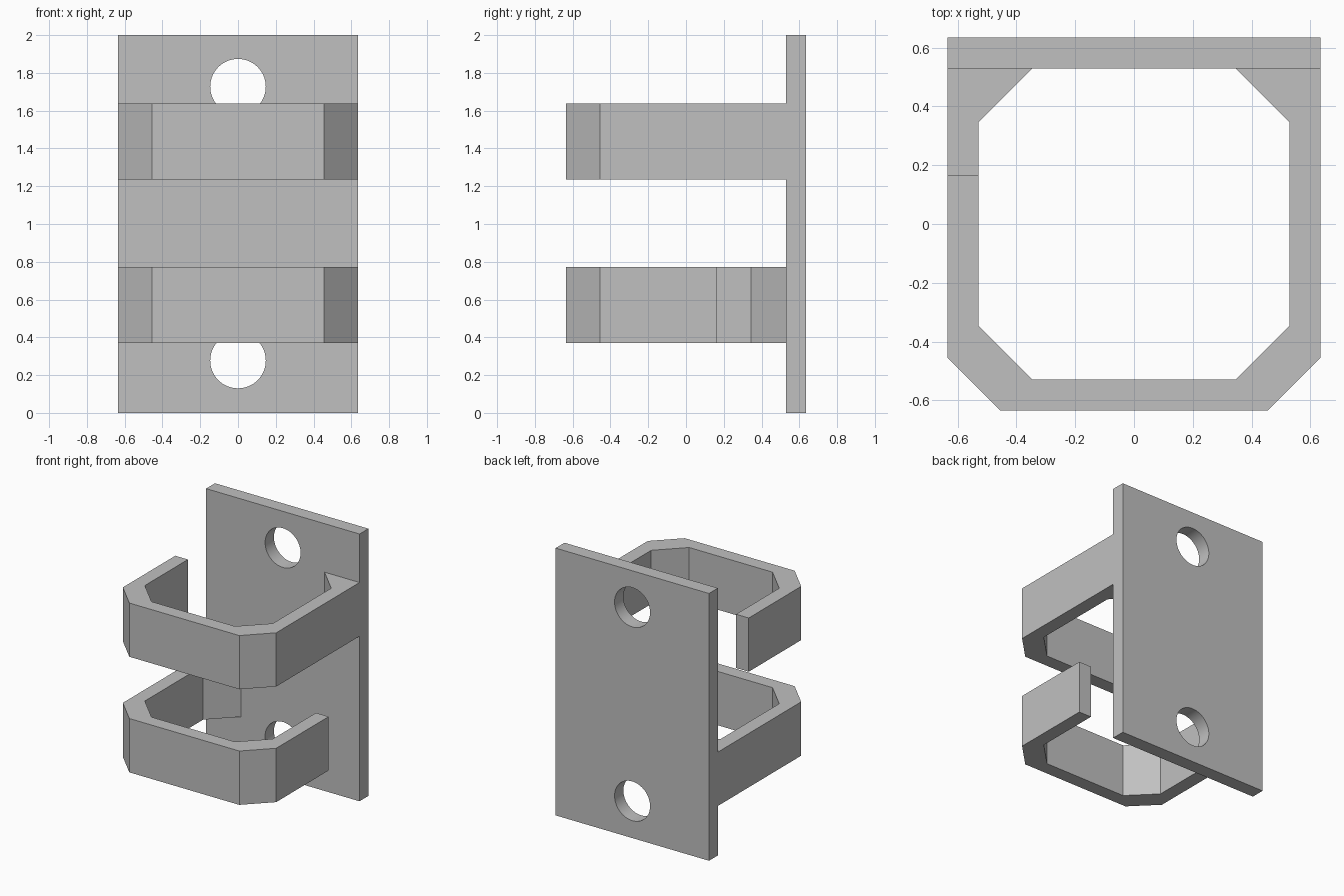
import bpy
import bmesh
import math

cube = bpy.data.objects.get("Cube")
if cube:
    bpy.data.objects.remove(cube, do_unlink=True)

HALF = 0.635      # half width and half depth
INNER = 0.53      # inner face of the walls
CUT_OUT, CUT_IN = 0.455, 0.345   # where the corner chamfers start
HOLE_RADIUS = 0.147

grey = bpy.data.materials.new("plain grey")
grey.use_nodes = True
colour = (0.53, 0.53, 0.53, 1)
grey.diffuse_color = colour
grey.node_tree.nodes["Principled BSDF"].inputs["Base Color"].default_value = colour


def add_object(name, bm):
    bmesh.ops.recalc_face_normals(bm, faces=bm.faces)
    mesh = bpy.data.meshes.new(name)
    bm.to_mesh(mesh)
    bm.free()
    mesh.materials.append(grey)
    obj = bpy.data.objects.new(name, mesh)
    bpy.context.collection.objects.link(obj)
    return obj


def prism(name, outline, bottom, top):
    """Extrude an xy outline from bottom to top."""
    bm = bmesh.new()
    face = bm.faces.new([bm.verts.new((x, y, bottom)) for x, y in outline])
    new = bmesh.ops.extrude_face_region(bm, geom=[face])["geom"]
    bmesh.ops.translate(bm, vec=(0, 0, top - bottom),
                        verts=[v for v in new if isinstance(v, bmesh.types.BMVert)])
    return add_object(name, bm)


# Back plate with two screw holes
plate = prism("back_plate", [(-HALF, INNER), (HALF, INNER), (HALF, HALF), (-HALF, HALF)], 0, 2)
cutters = []
for z in (0.277, 1.727):
    bpy.ops.mesh.primitive_cylinder_add(vertices=64, radius=HOLE_RADIUS, depth=0.5,
                                        location=(0, HALF, z), rotation=(math.pi / 2, 0, 0))
    cutter = bpy.context.object
    cutter.name = "hole_cutter"
    cutter.hide_render = True
    cutter.data.materials.append(grey)
    cutters.append(cutter)
    cut = plate.modifiers.new("screw_hole", 'BOOLEAN')
    cut.operation = 'DIFFERENCE'
    cut.solver = 'EXACT'
    cut.object = cutter

bpy.ops.object.select_all(action='DESELECT')
plate.select_set(True)
bpy.context.view_layer.objects.active = plate
for modifier in list(plate.modifiers):
    bpy.ops.object.modifier_apply(modifier=modifier.name)
for cutter in cutters:
    bpy.data.objects.remove(cutter, do_unlink=True)
bpy.ops.object.shade_smooth_by_angle(angle=math.radians(30))

# Open clip arms: joined to the plate on one side, free on the other
ARM_END = 0.165
outer = [(HALF, INNER), (HALF, -CUT_OUT), (CUT_OUT, -HALF),
         (-CUT_OUT, -HALF), (-HALF, -CUT_OUT), (-HALF, ARM_END)]
inner = [(-INNER, ARM_END), (-INNER, -CUT_IN), (-CUT_IN, -INNER),
         (CUT_IN, -INNER), (INNER, -CUT_IN), (INNER, CUT_IN), (CUT_IN, INNER)]
for name, side, bottom, top in (("upper_clip", 1, 1.235, 1.637),
                                ("lower_clip", -1, 0.37, 0.773)):
    prism(name, [(side * x, y) for x, y in outer + inner], bottom, top)
